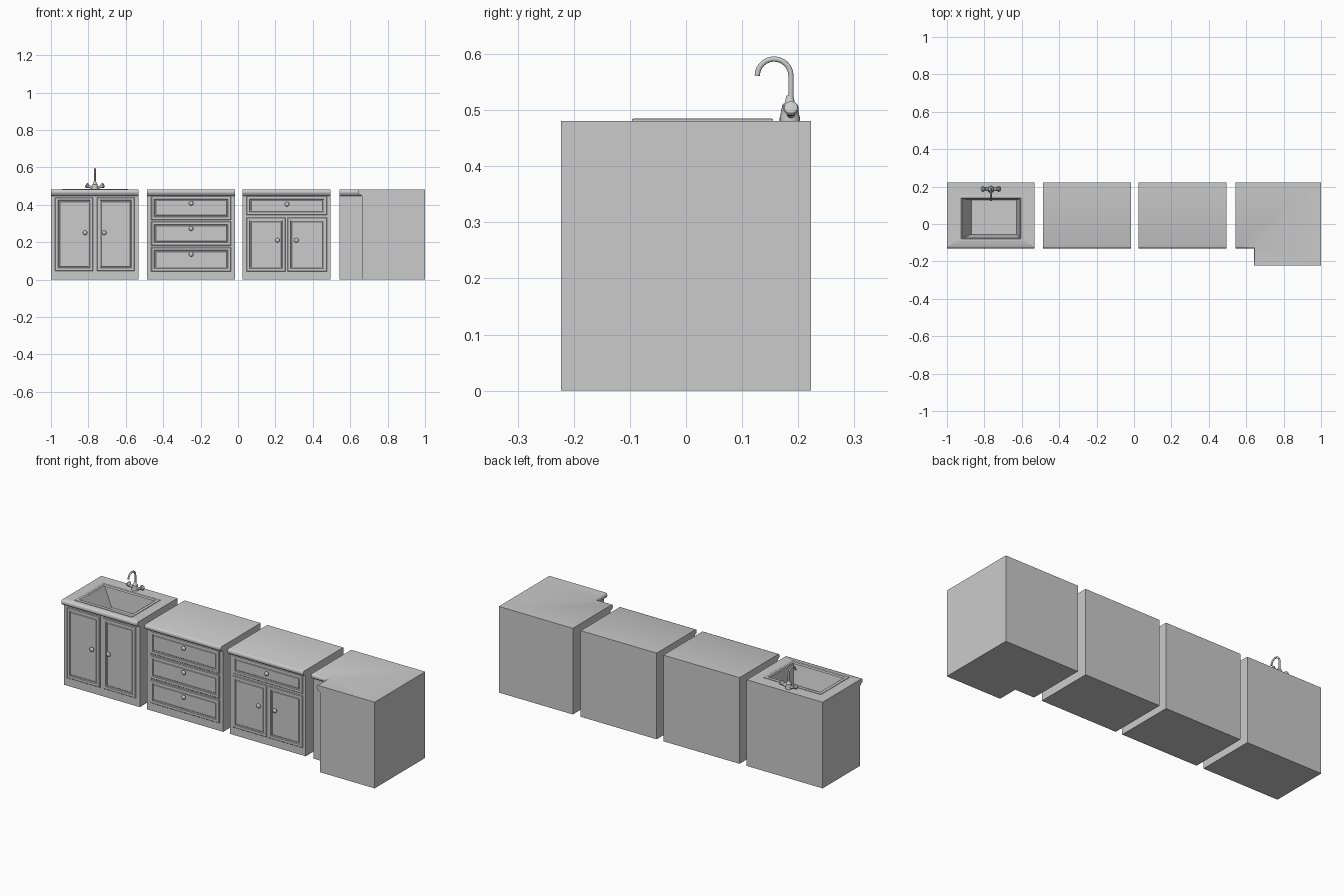
import bpy, bmesh
from math import sin, cos, pi, radians
from mathutils import Vector

if "Cube" in bpy.data.objects:
    bpy.data.objects.remove(bpy.data.objects["Cube"])

BACK, EDGE, TOP = 0.223, -0.13, 0.481
BODY = -0.108                      # front plane of the cabinet carcasses


def loft(name, rings, smooth=False, closed=False):
    """Skin a list of equal-length point rings; cap the ends or close into a loop."""
    bm = bmesh.new()
    vs = [[bm.verts.new(p) for p in r] for r in rings]
    n = len(vs[0])
    pairs = list(zip(vs, vs[1:])) + ([(vs[-1], vs[0])] if closed else [])
    for a, b in pairs:
        for i in range(n):
            j = (i + 1) % n
            bm.faces.new((a[i], a[j], b[j], b[i]))
    if not closed:
        bm.faces.new(vs[0])
        bm.faces.new(vs[-1])
    bmesh.ops.recalc_face_normals(bm, faces=bm.faces)
    me = bpy.data.meshes.new(name)
    bm.to_mesh(me)
    bm.free()
    ob = bpy.data.objects.new(name, me)
    bpy.context.collection.objects.link(ob)
    if smooth:
        bpy.ops.object.select_all(action='DESELECT')
        bpy.context.view_layer.objects.active = ob
        ob.select_set(True)
        bpy.ops.object.shade_smooth_by_angle(angle=radians(40))
    return ob


def tube(name, path, radii, side, n=14):
    """Round section swept along a planar path; side is the plane's normal."""
    pts, side = [Vector(p) for p in path], Vector(side)
    rings = []
    for i, (p, r) in enumerate(zip(pts, radii)):
        t = (pts[min(i + 1, len(pts) - 1)] - pts[max(i - 1, 0)]).normalized()
        b = t.cross(side)
        rings.append([p + r * (cos(2 * pi * k / n) * side + sin(2 * pi * k / n) * b)
                      for k in range(n)])
    return loft(name, rings, smooth=True)


def rect_xy(x0, x1, y0, y1, z):
    return [(x0, y0, z), (x1, y0, z), (x1, y1, z), (x0, y1, z)]


# Front profile shared by all units: (setback from counter edge, height)
PROFILE = [(EDGE * -1 + BODY, 0), (EDGE * -1 + BODY, 0.447), (0.016, 0.449), (0.013, 0.455),
           (0.005, 0.456), (0.001, 0.461), (0, 0.467), (0.001, 0.474), (0.004, 0.479), (0.009, TOP)]


def straight_unit(name, x0, x1):
    return loft(name, [rect_xy(x0, x1, EDGE + d, BACK, z) for d, z in PROFILE], smooth=True)


def panel(name, x0, x1, z0, z1):
    """Door or drawer front: raised frame, moulded groove, flat field."""
    steps = [(0, 0.004), (0, -0.002), (0.003, -0.005), (0.016, -0.005),
             (0.019, 0.001), (0.022, 0.001), (0.025, -0.002)]
    loft(name, [[(x0 + i, BODY + y, z0 + i), (x1 - i, BODY + y, z0 + i),
                 (x1 - i, BODY + y, z1 - i), (x0 + i, BODY + y, z1 - i)] for i, y in steps])


def knob(name, x, z):
    prof = [(0, 0.005), (-0.006, 0.005), (-0.008, 0.010), (-0.012, 0.0125),
            (-0.016, 0.011), (-0.019, 0.007), (-0.020, 0.002)]
    tube(name, [(x, BODY - 0.001 + y, z) for y, r in prof], [r for y, r in prof], (1, 0, 0))


# Cabinet carcasses with counters
sink_unit = straight_unit("sink_cabinet", -1.0, -0.531)
straight_unit("drawer_cabinet", -0.487, -0.016)
straight_unit("mixed_cabinet", 0.025, 0.494)

# L-shaped corner cabinet
loft("corner_cabinet", [[(0.543, BACK, z), (0.543, EDGE + d, z), (0.642 + d * 0.9, EDGE + d, z),
                         (0.642 + d * 0.9, -BACK, z), (1, -BACK, z), (1, BACK, z)]
                        for d, z in PROFILE], smooth=True)

# Doors and drawer fronts
panel("sink_door_left", -0.978, -0.775, 0.045, 0.44)
panel("sink_door_right", -0.755, -0.553, 0.045, 0.44)
for i, (z0, z1) in enumerate([(0.043, 0.173), (0.181, 0.311), (0.319, 0.447)]):
    panel(f"drawer_front_{i}", -0.464, -0.037, z0, z1)
panel("mixed_drawer_front", 0.046, 0.477, 0.345, 0.447)
panel("mixed_door_left", 0.046, 0.255, 0.043, 0.333)
panel("mixed_door_right", 0.264, 0.477, 0.043, 0.333)

# Knobs
for i, (x, z) in enumerate([(-0.818, 0.25), (-0.716, 0.25), (-0.251, 0.135), (-0.251, 0.273),
                            (-0.251, 0.408), (0.262, 0.403), (0.211, 0.21), (0.312, 0.21)]):
    knob(f"knob_{i}", x, z)

# Basin cut into the sink counter
cutter = loft("basin_cutter", [rect_xy(-0.87, -0.627, -0.055, 0.128, 0.375),
                               rect_xy(-0.92, -0.609, -0.077, 0.136, TOP),
                               rect_xy(-0.92, -0.609, -0.077, 0.136, TOP + 0.03)])
mod = sink_unit.modifiers.new("basin", 'BOOLEAN')
mod.object, mod.operation, mod.solver = cutter, 'DIFFERENCE', 'EXACT'
bpy.context.view_layer.objects.active = sink_unit
bpy.ops.object.modifier_apply(modifier=mod.name)
bpy.data.objects.remove(cutter)

# Sink rim
loft("sink_rim", [rect_xy(-0.941 + i, -0.588 - i, -0.096 + i, 0.155 - i, z)
                  for i, z in [(0, TOP - 0.002), (0, TOP + 0.003), (0.003, TOP + 0.004),
                               (0.015, TOP + 0.004), (0.021, TOP - 0.001), (0.021, TOP - 0.004)]],
     closed=True)

# Faucet: base, gooseneck spout and two flared handles
FX, FY = -0.765, 0.185
base = [(0.48, 0.018), (0.486, 0.018), (0.505, 0.014), (0.509, 0.014), (0.513, 0.009), (0.526, 0.006)]
tube("faucet_base", [(FX, FY, z) for z, r in base], [r for z, r in base], (1, 0, 0), 20)
arc = [(FX, 0.157 + 0.030 * cos(a), 0.561 + 0.030 * sin(a))
       for a in [radians(12 * k) for k in range(16)]]
spout = [(FX, FY + 0.002, 0.51)] + arc
tube("faucet_spout", spout, [0.0048] * len(spout), (1, 0, 0))
for s, label in ((-1, "left"), (1, "right")):
    prof = [(0.0, 0.491, 0.008), (0.02, 0.493, 0.007), (0.032, 0.497, 0.007),
            (0.036, 0.499, 0.011), (0.043, 0.503, 0.014), (0.047, 0.505, 0.012), (0.049, 0.506, 0.006)]
    tube(f"faucet_handle_{label}", [(FX + s * x, FY + 0.002, z) for x, z, r in prof],
         [r for x, z, r in prof], (0, 1, 0))
